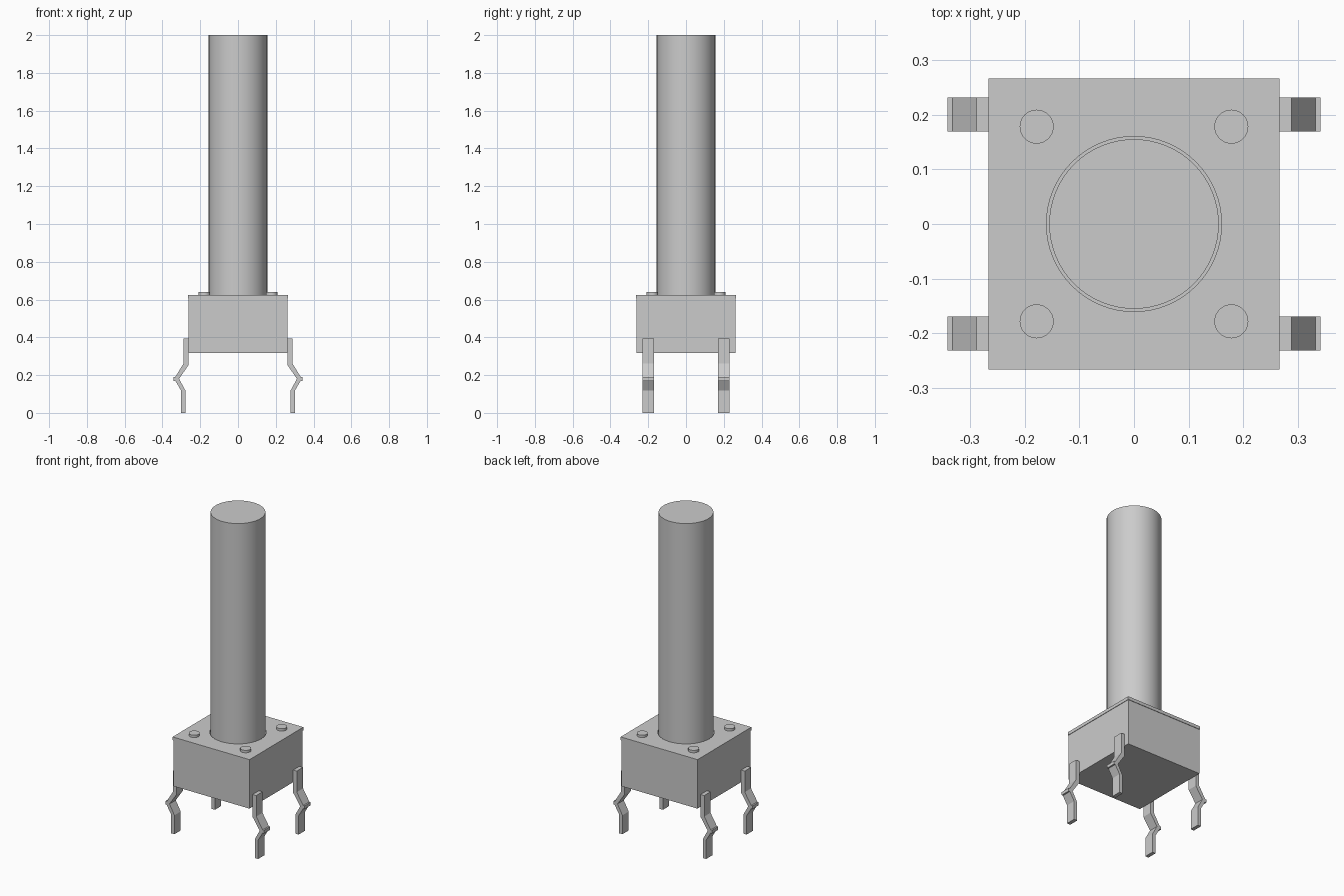
import bpy, bmesh
from mathutils import Matrix

cube = bpy.data.objects.get("Cube")
if cube:
    bpy.data.objects.remove(cube, do_unlink=True)

grey = bpy.data.materials.new("light grey")
grey.use_nodes = True
grey.diffuse_color = (0.6, 0.6, 0.6, 1)
grey.node_tree.nodes["Principled BSDF"].inputs["Base Color"].default_value = (0.6, 0.6, 0.6, 1)


def finish(bm, name, smooth=False):
    bmesh.ops.recalc_face_normals(bm, faces=bm.faces)
    mesh = bpy.data.meshes.new(name)
    bm.to_mesh(mesh)
    bm.free()
    mesh.materials.append(grey)
    ob = bpy.data.objects.new(name, mesh)
    bpy.context.collection.objects.link(ob)
    if smooth:
        bpy.ops.object.select_all(action='DESELECT')
        ob.select_set(True)
        bpy.context.view_layer.objects.active = ob
        bpy.ops.object.shade_smooth_by_angle()
    return ob


def box(name, half, z0, z1):
    bm = bmesh.new()
    bmesh.ops.create_cube(bm, size=1, matrix=Matrix.Translation((0, 0, (z0 + z1) / 2))
                          @ Matrix.Diagonal((2 * half, 2 * half, z1 - z0, 1)))
    return finish(bm, name)


def cylinder(name, radius, x, y, z0, z1, sides):
    bm = bmesh.new()
    bmesh.ops.create_cone(bm, cap_ends=True, segments=sides, radius1=radius, radius2=radius,
                          depth=z1 - z0, matrix=Matrix.Translation((x, y, (z0 + z1) / 2)))
    return finish(bm, name, True)


def bore(target, cutter):
    mod = target.modifiers.new("bore", 'BOOLEAN')
    mod.operation = 'DIFFERENCE'
    mod.solver = 'EXACT'
    mod.object = cutter
    bpy.context.view_layer.objects.active = target
    bpy.ops.object.modifier_apply(modifier=mod.name)


# Housing with a thin, slightly overhanging cover, bored for the plunger
COVER_Z, TOP_Z = 0.605, 0.625
body = box("housing", 0.263, 0.317, COVER_Z)
cover = box("cover", 0.266, COVER_Z, TOP_Z)
cutter = cylinder("bore_cutter", 0.16, 0, 0, 0.52, 0.7, 64)
cutter.hide_render = True
bore(body, cutter)
bore(cover, cutter)
bpy.data.objects.remove(cutter, do_unlink=True)

# Long plunger
cylinder("plunger", 0.155, 0, 0, 0.52, 2.0, 64)

# Kinked leg outline in x and z, extruded along y
LEG = [(0.263, 0.393), (0.263, 0.252), (0.312, 0.18), (0.278, 0.118), (0.278, 0),
       (0.301, 0), (0.301, 0.118), (0.332, 0.17), (0.341, 0.17), (0.341, 0.19),
       (0.332, 0.19), (0.288, 0.262), (0.288, 0.393)]

for sx, side in ((1, "left"), (-1, "right")):
    for sy, end in ((-1, "front"), (1, "back")):
        # Rivet head on the cover
        cylinder(f"rivet_{end}_{side}", 0.031, sx * 0.178, sy * 0.178, TOP_Z - 0.01, 0.64, 32)
        # Pin leg
        bm = bmesh.new()
        face = bm.faces.new([bm.verts.new((sx * x, sy * 0.2 - 0.031, z)) for x, z in LEG])
        new = bmesh.ops.extrude_face_region(bm, geom=[face])["geom"]
        bmesh.ops.translate(bm, vec=(0, 0.062, 0),
                            verts=[v for v in new if isinstance(v, bmesh.types.BMVert)])
        finish(bm, f"leg_{end}_{side}")
